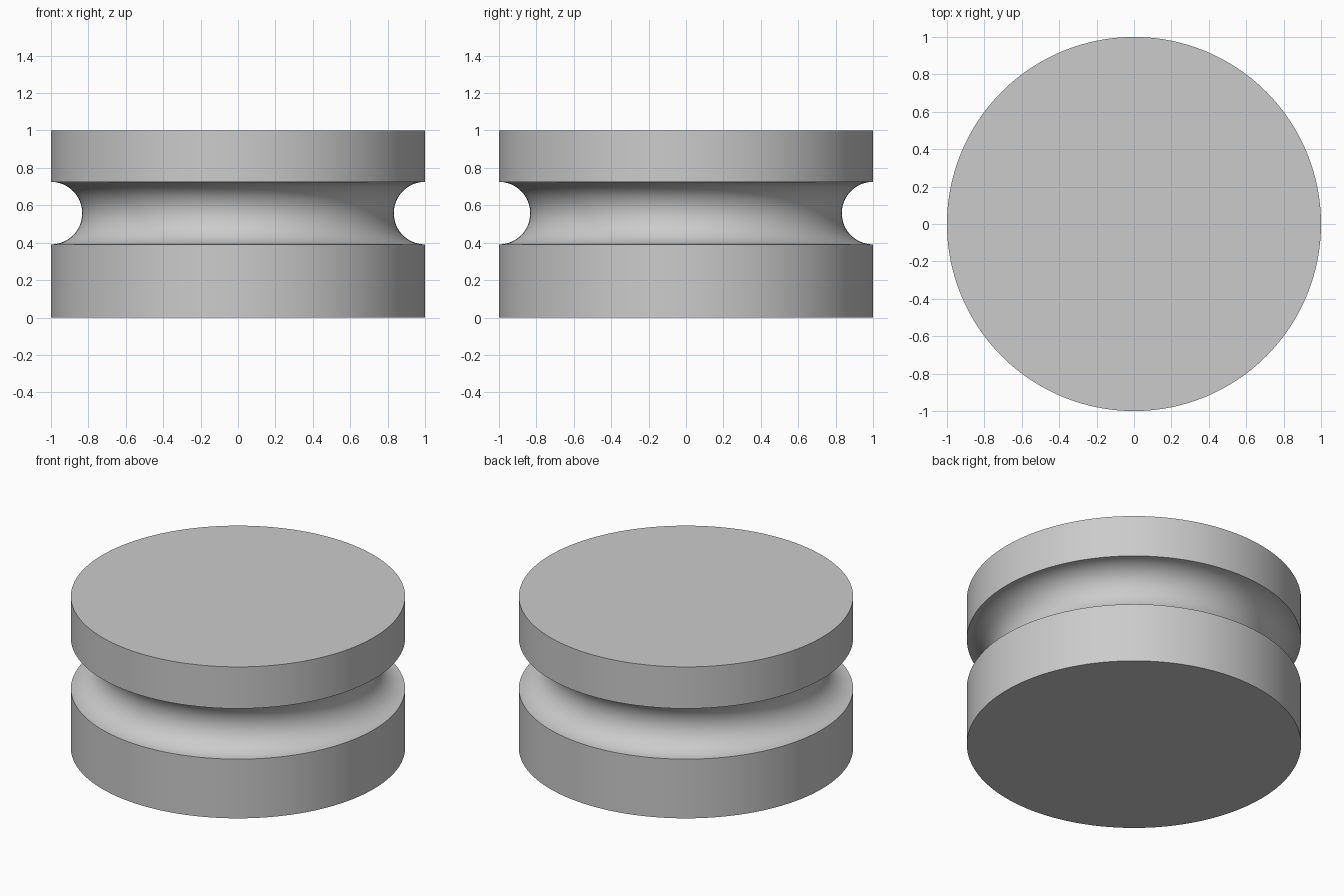
import bpy, bmesh, math

if "Cube" in bpy.data.objects:
    bpy.data.objects.remove(bpy.data.objects["Cube"], do_unlink=True)

RADIUS, HEIGHT = 1.0, 1.0
GROOVE_Z, GROOVE_R = 0.558, 0.167
SEGMENTS, GROOVE_STEPS = 128, 32

# Plain grey material
grey = bpy.data.materials.new("plain grey")
grey.use_nodes = True
colour = (0.6, 0.6, 0.6, 1)
grey.diffuse_color = colour
grey.node_tree.nodes["Principled BSDF"].inputs["Base Color"].default_value = colour

# Half profile: flat rims above and below a half-round groove
profile = [(RADIUS, 0)]
for i in range(GROOVE_STEPS + 1):
    a = math.pi * i / GROOVE_STEPS
    profile.append((RADIUS - GROOVE_R * math.sin(a),
                    GROOVE_Z - GROOVE_R * math.cos(a)))
profile.append((RADIUS, HEIGHT))

# Revolve the profile into rings and close both ends with flat caps
bm = bmesh.new()
rings = []
for r, z in profile:
    rings.append([bm.verts.new((r * math.cos(2 * math.pi * k / SEGMENTS),
                                r * math.sin(2 * math.pi * k / SEGMENTS), z))
                  for k in range(SEGMENTS)])
for low, high in zip(rings, rings[1:]):
    for k in range(SEGMENTS):
        n = (k + 1) % SEGMENTS
        bm.faces.new((low[k], low[n], high[n], high[k]))
bm.faces.new(rings[0][::-1])
bm.faces.new(rings[-1])

mesh = bpy.data.meshes.new("grooved_wheel")
bm.to_mesh(mesh)
bm.free()
mesh.materials.append(grey)
wheel = bpy.data.objects.new("grooved_wheel", mesh)
bpy.context.collection.objects.link(wheel)

# Smooth rounds with crisp rims
bpy.ops.object.select_all(action="DESELECT")
wheel.select_set(True)
bpy.context.view_layer.objects.active = wheel
bpy.ops.object.shade_smooth_by_angle(angle=math.radians(30))
